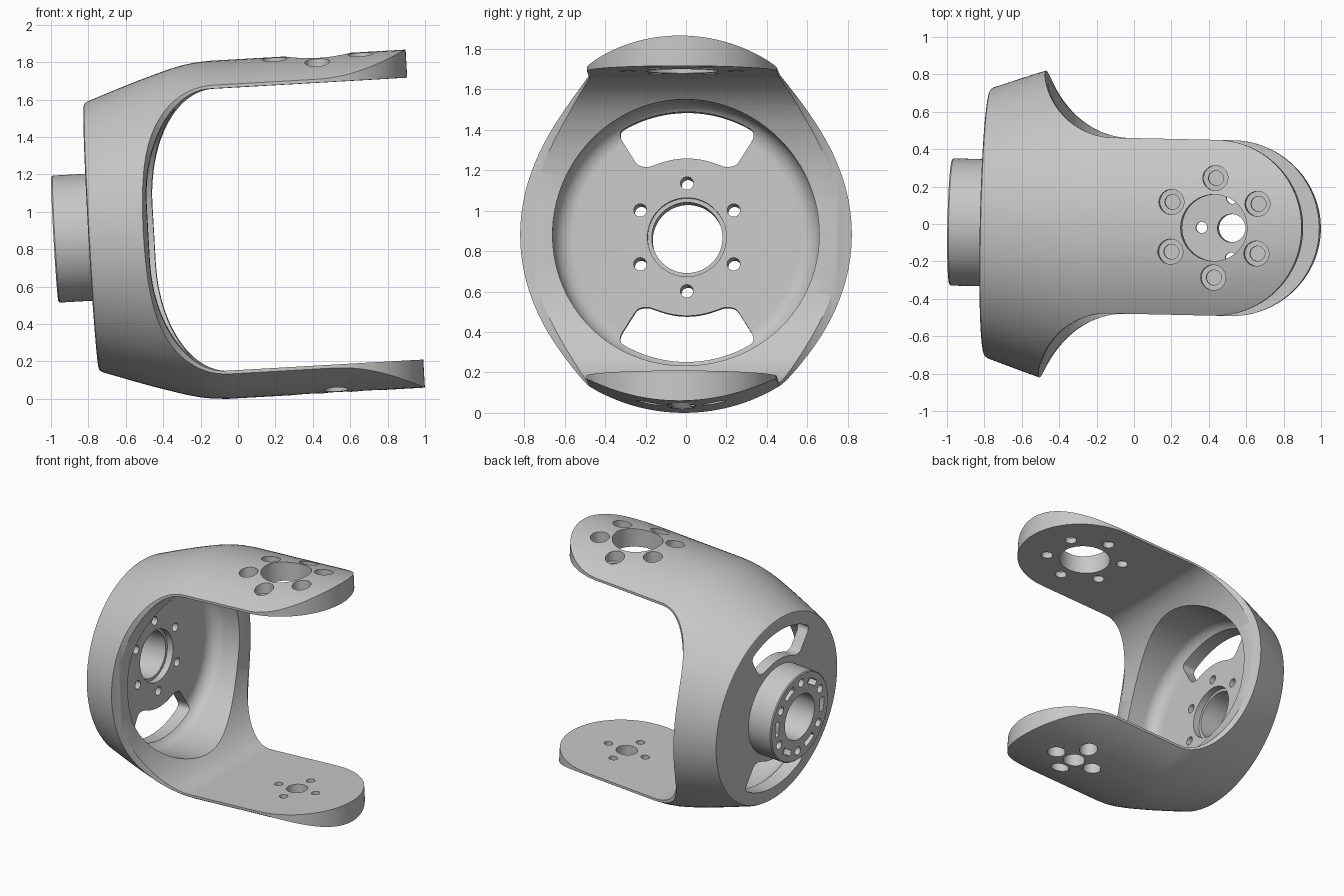
import bpy, bmesh
from math import sin, cos, pi, radians
from mathutils import Matrix, Vector

if "Cube" in bpy.data.objects:
    bpy.data.objects.remove(bpy.data.objects["Cube"])

TONE = (0.57, 0.57, 0.57, 1)
grey = bpy.data.materials.new("satin_grey")
grey.use_nodes = True
grey.diffuse_color = TONE
grey.node_tree.nodes["Principled BSDF"].inputs["Base Color"].default_value = TONE


def lathe(bm, profile, steps, matrix=Matrix()):
    """Turn (distance, radius) points into a closed solid about the x axis."""
    rings = []
    for a, r in profile:
        if r == 0:
            rings.append([bm.verts.new(matrix @ Vector((a, 0, 0)))] * steps)
        else:
            turns = [2 * pi * i / steps for i in range(steps)]
            rings.append([bm.verts.new(matrix @ Vector((a, r * cos(t), r * sin(t)))) for t in turns])
    for low, high in zip(rings, rings[1:]):
        for i in range(steps):
            j = (i + 1) % steps
            corners = dict.fromkeys((low[i], low[j], high[j], high[i]))
            bm.faces.new(list(corners))


def prism(bm, points, low, high, axis):
    """Extrude a 2D outline along the named axis into a closed solid."""
    place = {"X": lambda a, b, h: (h, a, b),
             "Y": lambda a, b, h: (a, h, b),
             "Z": lambda a, b, h: (a, b, h)}[axis]
    base, top = ([bm.verts.new(place(a, b, h)) for a, b in points] for h in (low, high))
    bm.faces.new(base[::-1])
    bm.faces.new(top)
    for i in range(len(points)):
        bm.faces.new((base[i - 1], base[i], top[i], top[i - 1]))


def solid(name, bm):
    bmesh.ops.recalc_face_normals(bm, faces=bm.faces)
    mesh = bpy.data.meshes.new(name)
    bm.to_mesh(mesh)
    bm.free()
    obj = bpy.data.objects.new(name, mesh)
    bpy.context.collection.objects.link(obj)
    mesh.materials.append(grey)
    return obj


def combine(target, cutter, operation):
    mod = target.modifiers.new("cut", "BOOLEAN")
    mod.operation, mod.object, mod.solver = operation, cutter, "EXACT"
    bpy.context.view_layer.objects.active = target
    bpy.ops.object.modifier_apply(modifier=mod.name)
    bpy.data.objects.remove(cutter)


def arc(ca, cb, ra, rb, start, end, n):
    angles = [radians(start + (end - start) * i / n) for i in range(n + 1)]
    return [(ca + ra * cos(t), cb + rb * sin(t)) for t in angles]


def rounded(points, d):
    """Round every corner of an outline."""
    out = []
    for i, p in enumerate(points):
        p = Vector(p)
        ends = []
        for q in (Vector(points[i - 1]), Vector(points[(i + 1) % len(points)])):
            ends.append(p + (q - p) * min(0.45, d / (q - p).length))
        for t in (0, 0.25, 0.5, 0.75, 1):
            out.append(tuple(ends[0] * (1 - t) ** 2 + p * 2 * t * (1 - t) + ends[1] * t * t))
    return out


def mirrored(points):
    return points + [(a, -b) for a, b in reversed(points)]


END, RADIUS, HALF = 0.48, 0.905, 0.47

# Turned outer body with rear boss
bm = bmesh.new()
lathe(bm, [(-.98, 0), (-.98, .333), (-.973, .34), (-.785, .34), (-.785, .703), (-.78, .715),
           (-.765, .725), (-.6, .783), (-.49, .82), (-.4, .848), (-.32, .872), (-.25, .889),
           (-.18, .9), (-.1, RADIUS), (1.1, RADIUS), (1.1, 0)], 128)
bracket = solid("fork_bracket", bm)

# Plan outline: wide back, swept shoulders, two round-ended arms
bm = bmesh.new()
side = [(-1.2, .93)] + arc(-.08, .93, .42, .46, 180, 270, 20) + arc(END, 0, HALF, HALF, 90, 2, 30)
prism(bm, mirrored(side), -1.2, 1.2, "Z")
combine(bracket, solid("plan_cutter", bm), "INTERSECT")

# Opening between the arms
bm = bmesh.new()
prism(bm, mirrored([(1.3, .755)] + arc(-.1, .155, .365, .6, 90, 180, 24)), -1.2, 1.2, "Y")
combine(bracket, solid("opening_cutter", bm), "DIFFERENCE")

# Round pocket with a filleted floor
bm = bmesh.new()
floor = [(-.60 - .1 * cos(t * pi / 16), .56 + .1 * sin(t * pi / 16)) for t in range(9)]
lathe(bm, [(-.70, 0)] + floor + [(-.15, .66), (-.15, 0)], 128)
combine(bracket, solid("pocket_cutter", bm), "DIFFERENCE")

# Bore, bolt holes, slots and windows
bm = bmesh.new()
lathe(bm, [(-1.1, 0), (-1.1, .175), (-.75, .175), (-.75, .195), (-.5, .195), (-.5, 0)], 64)
for k in range(6):
    a = radians(90 + 60 * k)
    lathe(bm, [(-1.1, 0), (-1.1, .032), (-.5, .032), (-.5, 0)], 24,
          Matrix.Translation((0, .267 * cos(a), .267 * sin(a))))
    mid = 60 * k
    slot = arc(0, 0, .287, .287, mid - 12, mid + 12, 8) + arc(0, 0, .243, .243, mid + 12, mid - 12, 8)
    prism(bm, rounded(slot, .015), -1.1, -.92, "X")
for s in (1, -1):
    window = arc(0, 0, .62, .62, 58, 122, 16) + [(-.33, .49), (-.245, .355), (-.195, .345)] \
        + arc(0, 0, .39, .39, 109, 71, 8) + [(.195, .345), (.245, .355), (.33, .49)]
    prism(bm, [(y, s * z) for y, z in rounded(window, .02)], -.9, -.5, "X")


def arm_holes(sign, bore, count, circle, inner, outer):
    turn = Matrix.Rotation(-sign * pi / 2, 4, "Y")
    lathe(bm, [(.6, 0), (.6, bore), (1.1, bore), (1.1, 0)], 64, Matrix.Translation((END, 0, 0)) @ turn)
    for k in range(count):
        a = pi / 2 + 2 * pi * k / count
        spot = Matrix.Translation((END + circle * cos(a), circle * sin(a), 0))
        lathe(bm, [(.6, 0), (.6, inner), (.8, inner), (.8, outer), (1.1, outer), (1.1, 0)], 32, spot @ turn)


arm_holes(1, .178, 6, .266, .04, .067)
arm_holes(-1, .075, 4, .16, .03, .063)
combine(bracket, solid("hole_cutter", bm), "DIFFERENCE")

# Slight lean, then stand on the ground
mesh = bracket.data
mesh.transform(Matrix.Rotation(-.022, 4, "Z") @ Matrix.Rotation(-.057, 4, "Y"))
lows = [min(v.co[i] for v in mesh.vertices) for i in range(3)]
highs = [max(v.co[i] for v in mesh.vertices) for i in range(3)]
mesh.transform(Matrix.Translation(
    (-(lows[0] + highs[0]) / 2, -(lows[1] + highs[1]) / 2, -lows[2])))

bpy.ops.object.select_all(action="DESELECT")
bracket.select_set(True)
bpy.context.view_layer.objects.active = bracket
bpy.ops.object.shade_smooth_by_angle(angle=radians(28))
weighted = bracket.modifiers.new("even_shading", "WEIGHTED_NORMAL")
weighted.keep_sharp = True
